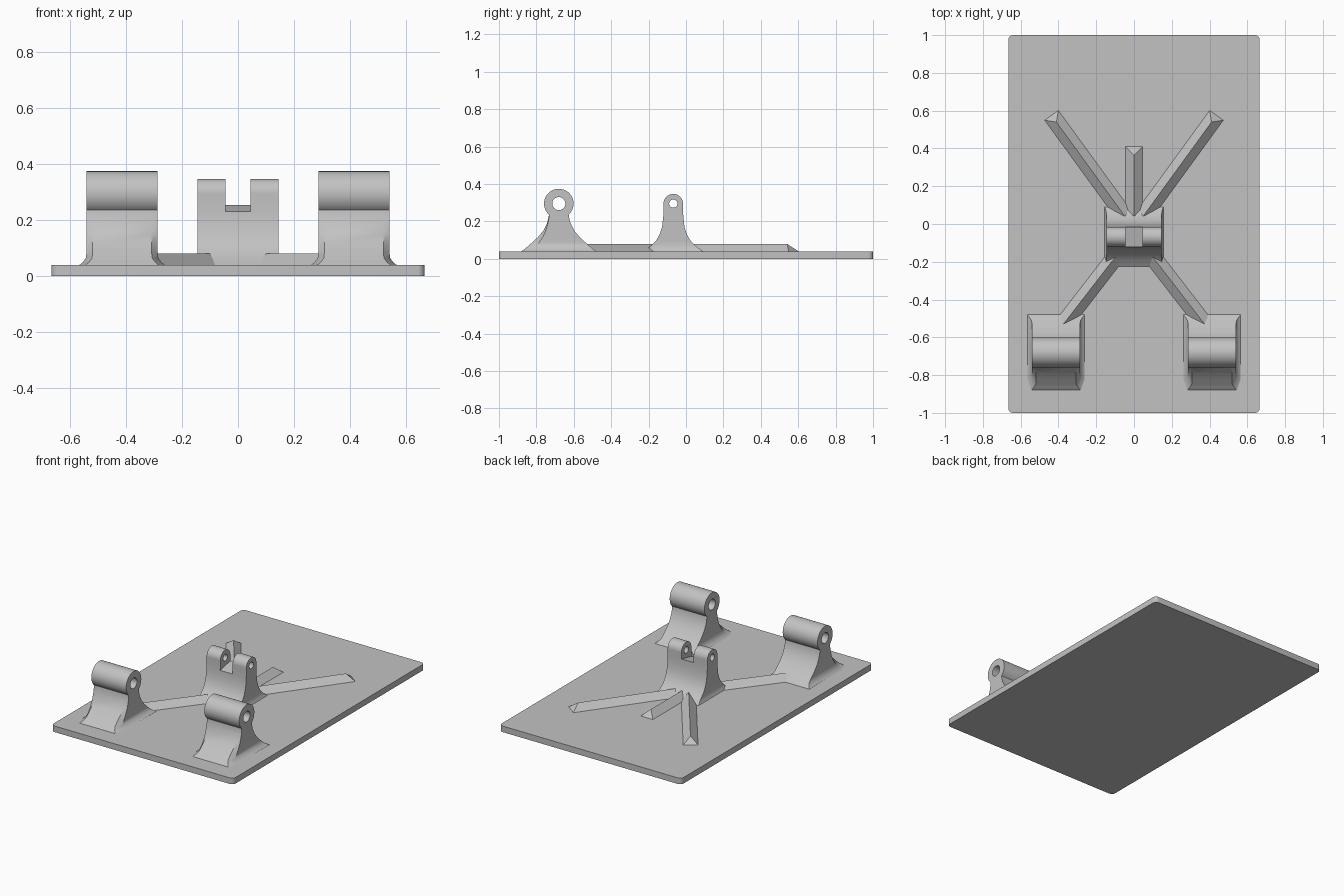
import bpy, bmesh
from math import sin, cos, radians
from mathutils import Vector, Matrix

if "Cube" in bpy.data.objects:
    bpy.data.objects.remove(bpy.data.objects["Cube"], do_unlink=True)

grey = bpy.data.materials.new("light_grey")
grey.use_nodes = True
colour = (0.54, 0.54, 0.54, 1)
grey.diffuse_color = colour
grey.node_tree.nodes["Principled BSDF"].inputs["Base Color"].default_value = colour


def finish(name, bm):
    bmesh.ops.recalc_face_normals(bm, faces=bm.faces)
    mesh = bpy.data.meshes.new(name)
    bm.to_mesh(mesh)
    bm.free()
    mesh.materials.append(grey)
    obj = bpy.data.objects.new(name, mesh)
    bpy.context.collection.objects.link(obj)
    return obj


def cut(obj, cutter):
    mod = obj.modifiers.new("cut", 'BOOLEAN')
    mod.operation, mod.solver, mod.object = 'DIFFERENCE', 'EXACT', cutter
    cutter.hide_render = True
    cutter.hide_viewport = True
    bpy.context.view_layer.objects.active = obj
    dg = bpy.context.evaluated_depsgraph_get()
    mesh = bpy.data.meshes.new_from_object(obj.evaluated_get(dg))
    obj.modifiers.clear()
    obj.data = mesh
    bpy.data.objects.remove(cutter, do_unlink=True)


def smooth(obj):
    bpy.ops.object.select_all(action='DESELECT')
    obj.select_set(True)
    bpy.context.view_layer.objects.active = obj
    bpy.ops.object.shade_smooth_by_angle(angle=radians(30))


# Lug: stacked cross-sections flare into the foot and close over a round barrel
def lug(name, x, y, half_w, foot, barrel_z, radius, hole, start, chamfer, flare):
    sections = list(foot)
    steps = 28
    for i in range(steps + 1):
        a = radians(start + (89.5 - start) * i / steps)
        sections.append((barrel_z + radius * sin(a), radius * cos(a)))
    bm = bmesh.new()
    rings = []
    for i, (z, d) in enumerate(sections):
        w = half_w + flare * max(0, 1 - (z - 0.04) / 0.035) ** 2
        c = chamfer * max(0, d - 0.05) if i < len(foot) else 0
        e = 0.022 if chamfer else 0
        pts = [(-w, d), (-w, c - d), (e - w, -d), (w - e, -d), (w, c - d), (w, d)]
        if not chamfer:
            pts = [(-w, d), (-w, -d), (w, -d), (w, d)]
        rings.append([bm.verts.new((x + px, y + py, z)) for px, py in pts])
    for lo, hi in zip(rings, rings[1:]):
        n = len(lo)
        for k in range(n):
            bm.faces.new((lo[k], lo[(k + 1) % n], hi[(k + 1) % n], hi[k]))
    bm.faces.new(rings[0])
    bm.faces.new(rings[-1])
    obj = finish(name, bm)
    # Pin hole
    bm = bmesh.new()
    spin = Matrix.Translation((x, y, barrel_z)) @ Matrix.Rotation(radians(90), 4, 'Y')
    bmesh.ops.create_cone(bm, cap_ends=True, segments=32, radius1=hole,
                          radius2=hole, depth=1, matrix=spin)
    cut(obj, finish("pin_cutter", bm))
    return obj


# Rib: triangular bar with a sloped outer end
def rib(name, a, b, half=0.05, low=0.035, high=0.08):
    a, b = Vector((*a, 0)), Vector((*b, 0))
    along = (b - a).normalized()
    side = Vector((-along.y, along.x, 0)) * half
    base, ridge = Vector((0, 0, low)), Vector((0, 0, high))
    bm = bmesh.new()
    l0, r0, t0, l1, r1, t1 = [bm.verts.new(p) for p in (
        a + side + base, a - side + base, a + ridge,
        b + side + base, b - side + base, b - along * 0.05 + ridge)]
    for f in ((l0, r0, t0), (l1, t1, r1), (l0, t0, t1, l1), (r0, r1, t1, t0), (l0, l1, r1, r0)):
        bm.faces.new(f)
    return finish(name, bm)


# Base plate with rounded corners
bm = bmesh.new()
bmesh.ops.create_cube(bm, size=1, matrix=Matrix.Translation((0, 0, 0.02))
                      @ Matrix.Diagonal((1.33, 2, 0.04, 1)))
corners = [e for e in bm.edges if abs(e.verts[0].co.z - e.verts[1].co.z) > 0.01]
bmesh.ops.bevel(bm, geom=corners, offset=0.025, segments=6, profile=0.5, affect='EDGES')
smooth(finish("base_plate", bm))

# Front pair of hinge lugs and the ribs, mirrored left and right
wide_foot = [(0.035, 0.205), (0.04, 0.2), (0.05, 0.185), (0.065, 0.168), (0.085, 0.145),
             (0.115, 0.112), (0.15, 0.083), (0.19, 0.063), (0.22, 0.055)]
for side, s in (("left", 1), ("right", -1)):
    smooth(lug(side + "_hinge_lug", s * 0.413, -0.68, 0.127, wide_foot,
               0.295, 0.079, 0.035, -48, 0.4, 0.025))
    rib(side + "_back_rib", (s * 0.04, 0.03), (s * 0.44, 0.58))
    rib(side + "_front_rib", (s * 0.08, -0.15), (s * 0.42, -0.59))
rib("centre_rib", (0, 0.02), (0, 0.415))

# Centre fork with a slot through its top
slim_foot = [(0.035, 0.165), (0.04, 0.158), (0.055, 0.137), (0.075, 0.113), (0.1, 0.09),
             (0.13, 0.073), (0.17, 0.06), (0.22, 0.054), (0.26, 0.052)]
fork = lug("centre_fork", 0, -0.068, 0.145, slim_foot, 0.295, 0.052, 0.022, 0, 0, 0.01)
bm = bmesh.new()
tilt = Matrix.Translation((0, -0.068, 0.2425)) @ Matrix.Rotation(radians(12), 4, 'X')
bmesh.ops.create_cube(bm, size=1, matrix=tilt @ Matrix.Translation((0, 0, 0.15))
                      @ Matrix.Diagonal((0.09, 0.5, 0.3, 1)))
cut(fork, finish("slot_cutter", bm))
smooth(fork)
